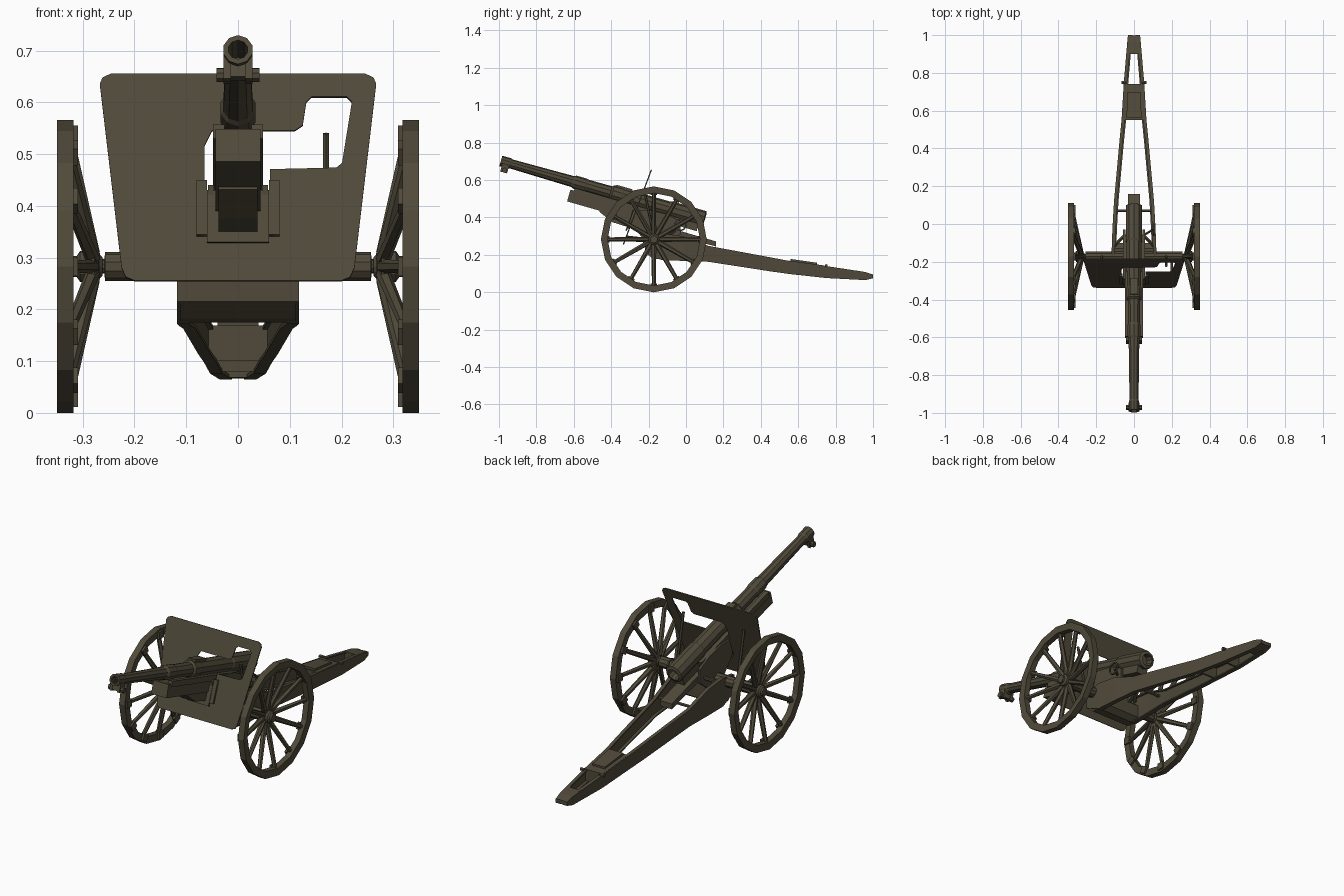
import bpy, bmesh, math
from mathutils import Matrix, Vector

paint = bpy.data.materials.new("drab_khaki_paint")
paint.diffuse_color = (0.080, 0.068, 0.042, 1)
I = Matrix.Identity(4)


def finish(name, bm, m=I):
    bmesh.ops.recalc_face_normals(bm, faces=bm.faces)
    me = bpy.data.meshes.new(name)
    bm.to_mesh(me)
    bm.free()
    me.materials.append(paint)
    ob = bpy.data.objects.new(name, me)
    bpy.context.collection.objects.link(ob)
    ob.matrix_world = m
    return ob


def loft(name, secs, m=I):
    """Rectangular sections (y, x0, x1, z0, z1) joined along y."""
    bm = bmesh.new()
    rings = [[bm.verts.new(p) for p in ((a, y, c), (b, y, c), (b, y, d), (a, y, d))]
             for y, a, b, c, d in secs]
    for r, q in zip(rings, rings[1:]):
        for i in range(4):
            bm.faces.new((r[i], r[(i + 1) % 4], q[(i + 1) % 4], q[i]))
    bm.faces.new(rings[0])
    bm.faces.new(rings[-1])
    return finish(name, bm, m)


def box(name, x0, x1, y0, y1, z0, z1, m=I):
    return loft(name, [(y0, x0, x1, z0, z1), (y1, x0, x1, z0, z1)], m)


def lathe(name, prof, n, m=I, closed=False):
    """Profile (radius, y) spun around local y."""
    bm = bmesh.new()
    rings = [[bm.verts.new((r * math.sin(2 * math.pi * i / n), y, r * math.cos(2 * math.pi * i / n)))
              for i in range(n)] for r, y in prof]
    pairs = list(zip(rings, rings[1:])) + ([(rings[-1], rings[0])] if closed else [])
    for r, q in pairs:
        for i in range(n):
            bm.faces.new((r[i], r[(i + 1) % n], q[(i + 1) % n], q[i]))
    if not closed:
        bm.faces.new(rings[0])
        bm.faces.new(rings[-1])
    return finish(name, bm, m)


def rod(name, a, b, r0, r1, n=6):
    a, b = Vector(a), Vector(b)
    m = Matrix.Translation(a) @ Vector((0, 1, 0)).rotation_difference(b - a).to_matrix().to_4x4()
    return lathe(name, [(r0, 0), (r1, (b - a).length)], n, m)


def plate(name, outlines, m, half):
    """Flat plate from outlines; later outlines cut holes."""
    cu = bpy.data.curves.new(name, 'CURVE')
    cu.dimensions, cu.fill_mode, cu.extrude = '2D', 'BOTH', half
    for pts in outlines:
        sp = cu.splines.new('POLY')
        sp.points.add(len(pts) - 1)
        for p, (x, y) in zip(sp.points, pts):
            p.co = (x, y, 0, 1)
        sp.use_cyclic_u = True
    tmp = bpy.data.objects.new(name + "_outline", cu)
    bpy.context.collection.objects.link(tmp)
    bpy.context.view_layer.update()
    me = bpy.data.meshes.new_from_object(tmp.evaluated_get(bpy.context.evaluated_depsgraph_get()))
    bpy.data.objects.remove(tmp)
    bm = bmesh.new()
    bm.from_mesh(me)
    bmesh.ops.remove_doubles(bm, verts=bm.verts, dist=1e-5)
    return finish(name, bm, m)


# Gun: local y runs from muzzle to breech, tilted 16 degrees
G = Matrix.Translation((0, -0.99, 0.702)) @ Matrix.Rotation(math.radians(-16), 4, 'X')
lathe("barrel", [(0.019, 0.12), (0.019, 0), (0.029, 0), (0.029, 0.05), (0.025, 0.06), (0.030, 0.40),
                 (0.036, 0.41), (0.036, 0.47), (0.033, 0.48), (0.034, 0.61), (0.043, 0.62), (0.043, 0.67),
                 (0.040, 0.68), (0.041, 0.93), (0.045, 0.94), (0.045, 1.13), (0.030, 1.135),
                 (0.026, 1.10)], 10, G)
for s in (-1, 1):
    # muzzle rollers and cradle rails
    box("muzzle_lug", s * 0.014, s * 0.028, 0.012, 0.05, -0.055, -0.01, G)
    lathe("muzzle_roller", [(0.014, 0.016), (0.014, 0.042)], 8,
          G @ Matrix.Translation((0, 0.032, -0.042)) @ Matrix.Rotation(-s * math.pi / 2, 4, 'Z'))
    box("cradle_rail", s * 0.026, s * 0.048, 0.42, 0.98, -0.058, -0.03, G)
box("muzzle_bracket", -0.014, 0.014, 0.015, 0.045, -0.05, -0.015, G)
loft("cradle", [(0.40, -0.043, 0.043, -0.11, -0.045), (0.98, -0.043, 0.043, -0.11, -0.035)], G)
loft("cradle_belly", [(0.58, -0.038, 0.038, -0.115, -0.10), (0.66, -0.038, 0.038, -0.15, -0.10),
                      (0.84, -0.038, 0.038, -0.155, -0.10)], G)
box("breech_lower_block", -0.03, 0.03, 0.96, 1.11, -0.072, -0.03, G)
box("barrel_clamp", -0.022, 0.022, 0.63, 0.72, 0.03, 0.048, G)

# Sloping shield with a sight window joined to the gun opening
SB = math.atan(0.15 / 0.4)
S = Matrix.Translation((0, -0.335, 0.255)) @ Matrix.Rotation(math.pi / 2 - SB, 4, 'X')


def slant(pts):
    return [(x, (z - 0.255) / math.cos(SB)) for x, z in pts]


plate("shield", [
    slant([(-0.2, 0.255), (0.2, 0.255), (0.217, 0.262), (0.225, 0.28), (0.267, 0.635), (0.262, 0.647),
           (0.245, 0.655), (-0.245, 0.655), (-0.262, 0.647), (-0.267, 0.635), (-0.225, 0.28), (-0.217, 0.262)]),
    slant([(-0.065, 0.35), (-0.065, 0.515), (-0.05, 0.545), (0.11, 0.545), (0.125, 0.555), (0.132, 0.60),
           (0.142, 0.61), (0.21, 0.61), (0.22, 0.60), (0.201, 0.482), (0.19, 0.473), (0.062, 0.47),
           (0.062, 0.35)])], S, 0.003)
# apron plates in front of the shield under the gun
plate("lower_apron", [slant([(-0.06, 0.325), (0.06, 0.325), (0.06, 0.425), (-0.06, 0.425)])],
      S @ Matrix.Translation((0, 0, 0.012)), 0.004)
for s in (-1, 1):
    plate("apron_side", [slant([(s * 0.06, 0.34), (s * 0.08, 0.34), (s * 0.08, 0.445), (s * 0.06, 0.445)])],
          S @ Matrix.Translation((0, 0, 0.006)), 0.007)
    # shield braces behind
    rod("shield_brace", (s * 0.17, -0.17, 0.29), (s * 0.17, -0.222, 0.54), 0.007, 0.007)
    rod("shield_lower_brace", (s * 0.2, -0.18, 0.28), (s * 0.2, -0.315, 0.295), 0.008, 0.008)

# Axle
YW, ZW = -0.172, 0.283
AX = Matrix.Translation((0, YW, ZW)) @ Matrix.Rotation(-math.pi / 2, 4, 'Z')
lathe("axle", [(0.014, -0.315), (0.014, -0.258), (0.028, -0.257), (0.028, 0.257),
               (0.014, 0.258), (0.014, 0.315)], 10, AX)

# Wheels: rim, dished spokes, shoes and hub
for s in (-1, 1):
    W = Matrix.Translation((0, YW, ZW)) @ Matrix.Rotation(-s * math.pi / 2, 4, 'Z')
    lathe("wheel_rim", [(0.283, 0.318), (0.283, 0.35), (0.247, 0.347), (0.247, 0.318)], 16, W, True)
    lathe("wheel_hub", [(0.018, 0.262), (0.024, 0.268), (0.024, 0.276), (0.052, 0.277), (0.052, 0.284),
                        (0.030, 0.288), (0.030, 0.305), (0.020, 0.312), (0.020, 0.322)], 12, W)
    for k in range(12):
        a = k * math.pi / 6
        c, d = math.cos(a), math.sin(a)
        rod("wheel_spoke", (s * 0.280, YW + 0.025 * d, ZW + 0.025 * c),
            (s * 0.328, YW + 0.252 * d, ZW + 0.252 * c), 0.014, 0.0105)
        R = Matrix.Translation((0, YW, ZW)) @ Matrix.Rotation(-a, 4, 'X')
        box("spoke_shoe", s * 0.309, s * 0.322, -0.018, 0.018, 0.236, 0.272, R)
        if k % 2:
            rod("hub_bolt", (s * 0.28, YW + 0.043 * d, ZW + 0.043 * c),
                (s * 0.294, YW + 0.043 * d, ZW + 0.043 * c), 0.007, 0.007)

# Trail: two converging channel rails (y, outer x, bottom z, top z)
T = [(-0.22, 0.118, 0.215, 0.300), (-0.13, 0.118, 0.172, 0.315), (-0.02, 0.114, 0.168, 0.300),
     (0.12, 0.106, 0.163, 0.248), (0.45, 0.076, 0.112, 0.187), (0.55, 0.066, 0.098, 0.168),
     (0.75, 0.054, 0.076, 0.140), (0.96, 0.036, 0.065, 0.108), (1.0, 0.032, 0.075, 0.095)]
for s in (-1, 1):
    loft("trail_side", [(y, s * x, s * (x - 0.009), b, t) for y, x, b, t in T])
    loft("trail_top_flange", [(y, s * x, s * (x - 0.018), t - 0.007, t) for y, x, b, t in T])
    loft("trail_bottom_flange", [(y, s * x, s * (x - 0.024), b, b + 0.007) for y, x, b, t in T])
    rod("trail_handle_knob", (s * 0.045, 0.75, 0.142), (s * 0.066, 0.75, 0.142), 0.009, 0.009)


def deck(name, secs):
    loft(name, [(y, -x, x, z0, z1) for y, x, z0, z1 in secs])


deck("trail_deck", [(0.55, 0.062, 0.160, 0.169), (0.74, 0.051, 0.133, 0.143)])
deck("trail_locker_lid", [(0.56, 0.040, 0.165, 0.178), (0.70, 0.034, 0.146, 0.158)])
deck("trail_locker_front", [(0.55, 0.060, 0.100, 0.166), (0.56, 0.060, 0.100, 0.165)])
deck("trail_locker_back", [(0.73, 0.050, 0.080, 0.138), (0.74, 0.050, 0.080, 0.137)])
deck("trail_end_block", [(0.90, 0.038, 0.068, 0.118), (0.96, 0.034, 0.066, 0.108),
                         (0.998, 0.031, 0.075, 0.095)])
# Front cross member and gun saddle
deck("front_cross_member", [(-0.22, 0.112, 0.215, 0.27), (-0.18, 0.112, 0.182, 0.285),
                            (-0.13, 0.112, 0.175, 0.285), (-0.10, 0.112, 0.195, 0.26)])
for s in (-1, 1):
    loft("saddle_cheek", [(-0.29, s * 0.046, s * 0.058, 0.36, 0.44), (-0.20, s * 0.046, s * 0.058, 0.25, 0.44),
                          (-0.11, s * 0.046, s * 0.058, 0.25, 0.42), (-0.03, s * 0.046, s * 0.058, 0.31, 0.38)])
    rod("saddle_strut", (s * 0.05, -0.06, 0.33), (s * 0.108, -0.12, 0.29), 0.009, 0.009)
box("saddle_base", -0.055, 0.055, -0.23, -0.10, 0.255, 0.33)
deck("elevating_arm", [(-0.09, 0.032, 0.310, 0.345), (0.16, 0.032, 0.245, 0.272)])
rod("trail_cross_rod", (-0.105, 0.07, 0.235), (0.105, 0.07, 0.235), 0.008, 0.008)
# Hand wheel and sight on the left of the gun
rod("elevating_shaft", (0.05, -0.06, 0.35), (0.10, -0.03, 0.36), 0.006, 0.006)
lathe("elevating_hand_wheel", [(0.034, 0.10), (0.034, 0.108), (0.026, 0.108), (0.026, 0.10)], 10,
      Matrix.Translation((0, -0.03, 0.36)) @ Matrix.Rotation(-math.pi / 2, 4, 'Z'), True)
